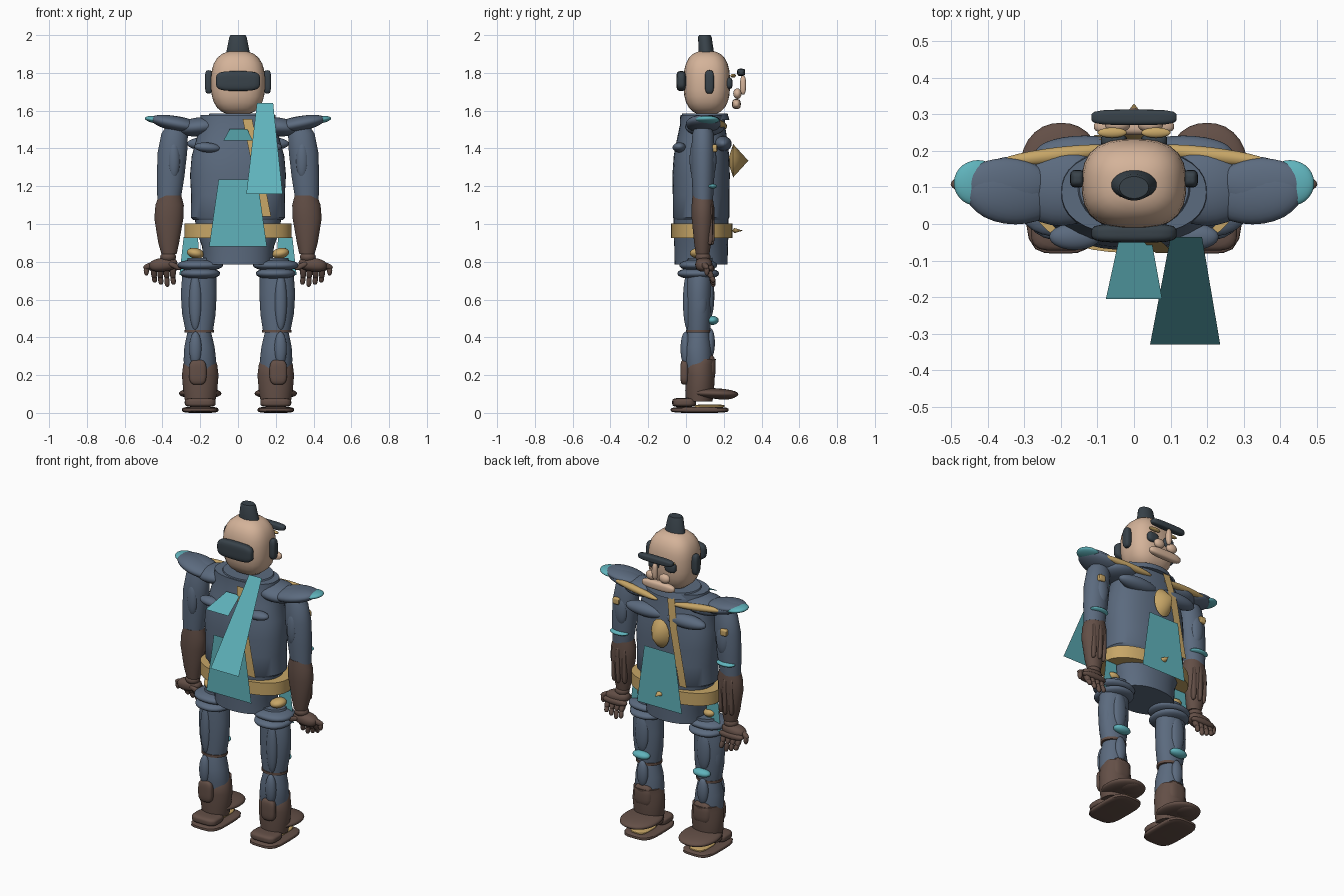
import bpy, bmesh, math
from mathutils import Euler, Vector

cube = bpy.data.objects.get("Cube")
if cube:
    bpy.data.objects.remove(cube, do_unlink=True)


def material(name, rgb):
    m = bpy.data.materials.new(name)
    m.use_nodes = True
    color = (*rgb, 1)
    m.diffuse_color = color
    m.node_tree.nodes["Principled BSDF"].inputs["Base Color"].default_value = color
    return m


SLATE = material("slate blue cloth", (.105, .145, .21))
SKIN = material("skin", (.66, .45, .32))
LEATHER = material("brown leather", (.125, .078, .062))
GOLD = material("gold", (.57, .38, .135))
TEAL = material("teal", (.115, .45, .5))
DARK = material("charcoal", (.04, .055, .068))
made = []


def finish(name, bm, mat):
    bmesh.ops.recalc_face_normals(bm, faces=bm.faces)
    me = bpy.data.meshes.new(name)
    bm.to_mesh(me)
    bm.free()
    me.materials.append(mat)
    ob = bpy.data.objects.new(name, me)
    bpy.context.collection.objects.link(ob)
    made.append(ob)
    return ob


def blob(name, mat, at, size, power=2, rot=(0, 0, 0)):
    """Ellipsoid that turns into a rounded box as power grows."""
    bm = bmesh.new()
    bmesh.ops.create_uvsphere(bm, u_segments=28, v_segments=16, radius=1)
    turn = Euler(rot).to_matrix()
    for v in bm.verts:
        n = sum(abs(c) ** power for c in v.co) ** (1 / power)
        v.co = turn @ Vector(c / n * s for c, s in zip(v.co, size)) + Vector(at)
    return finish(name, bm, mat)


def loft(name, mat, rings, power=2, segs=36):
    """Capped stack of rings, each (z, centre x, centre y, radius x, radius y)."""
    bm = bmesh.new()
    loops = []
    for z, cx, cy, rx, ry in rings:
        loop = []
        for i in range(segs):
            a = math.tau * i / segs
            c, s = math.cos(a), math.sin(a)
            n = (abs(c) ** power + abs(s) ** power) ** (1 / power)
            loop.append(bm.verts.new((cx + rx * c / n, cy + ry * s / n, z)))
        loops.append(loop)
    for a, b in zip(loops, loops[1:]):
        for i in range(segs):
            j = (i + 1) % segs
            bm.faces.new((a[i], a[j], b[j], b[i]))
    bm.faces.new(loops[0])
    bm.faces.new(loops[-1])
    return finish(name, bm, mat)


def panel(name, mat, top, top_half, bottom, bottom_half):
    """Thin cloth trapezoid between two level edges."""
    bm = bmesh.new()
    pts = []
    for (x, y, z), h in ((top, top_half), (bottom, bottom_half)):
        pts.append([bm.verts.new((x - h, y, z)), bm.verts.new((x + h, y, z))])
    bm.faces.new((pts[0][0], pts[1][0], pts[1][1], pts[0][1]))
    return finish(name, bm, mat)


def rod(name, mat, a, b, r):
    """Capsule-like limb segment from a to b."""
    a, b = Vector(a), Vector(b)
    d = b - a
    rot = d.to_track_quat('Z', 'Y').to_euler()
    return blob(name, mat, (a + b) / 2, (r, r, d.length / 2 + r * .6), 2.6, rot)


def spike(name, mat, at, rx, rz, back, front):
    """Pointed stud facing +y."""
    bm = bmesh.new()
    bmesh.ops.create_cone(bm, segments=16, radius1=1, radius2=0, depth=1, cap_ends=False)
    base = [v for v in bm.verts if v.co.z < 0]
    tip = [v for v in bm.verts if v.co.z > 0]
    for v in base:
        v.co = Vector((at[0] + rx * v.co.x, at[1], at[2] + rz * v.co.y))
    for v in tip:
        v.co = Vector((at[0], at[1] + front, at[2]))
    rear = bm.verts.new((at[0], at[1] - back, at[2]))
    for e in [e for e in bm.edges if e.is_boundary]:
        bm.faces.new((*e.verts, rear))
    return finish(name, bm, mat)


# Head with topknot, rear band, ear pads and floating face parts
blob("head", SKIN, (0, .11, 1.747), (.143, .123, .17), 2.7)
loft("topknot", DARK, [(1.88, 0, .11, .068, .042), (1.99, 0, .1, .046, .036), (2, 0, .1, .04, .03)])
blob("rear_band", DARK, (0, -.025, 1.757), (.117, .026, .052), 4)
blob("brow", DARK, (0, .292, 1.803), (.117, .021, .019), 4)
blob("nose", SKIN, (0, .302, 1.735), (.017, .016, .05), 2.6)
blob("mouth", SKIN, (0, .267, 1.635), (.11, .023, .026), 3)
for s in (-1, 1):
    blob("ear_pad", DARK, (s * .155, .124, 1.752), (.02, .024, .062), 3.5)
    blob("eye", DARK, (s * .055, .228, 1.745), (.036, .018, .03), 3)
    blob("eye_trim", GOLD, (s * .06, .25, 1.785), (.04, .014, .01))
    blob("cheek", SKIN, (s * .045, .272, 1.69), (.035, .022, .028))

# Torso, hip skirt and belt
loft("torso", SLATE, [
    (1.02, 0, .08, .235, .14), (1.035, 0, .08, .25, .15), (1.15, 0, .08, .248, .15),
    (1.26, 0, .08, .254, .152), (1.36, 0, .082, .245, .147), (1.45, 0, .085, .22, .133),
    (1.52, 0, .087, .203, .12), (1.578, 0, .087, .198, .117)], 2.3)
loft("hip_skirt", SLATE, [
    (.785, 0, .08, .183, .14), (.88, 0, .08, .19, .142), (.95, 0, .08, .215, .145),
    (1.03, 0, .08, .23, .145)], 2.2)
loft("belt", GOLD, [(.925, 0, .083, .284, .162), (1.002, 0, .083, .284, .162)], 2.3, 48)
loft("collar", SLATE, [(1.55, 0, .1, .17, .13), (1.585, 0, .1, .15, .12)])
for s in (-1, 1):
    blob("shoulder_blade", SLATE, (s * .162, -.035, 1.405), (.07, .036, .026), 2, (0, s * -.08, 0))
    blob("chest_plate", SLATE, (s * .135, .195, 1.425), (.135, .047, .04))
    blob("collar_trim", GOLD, (s * .21, .188, 1.525), (.165, .022, .02), 2, (0, s * -.08, s * -.12))
    blob("hip_pouch", GOLD, (s * .225, .07, .845), (.046, .05, .028), 2, (0, s * -.2, 0))
    panel("side_cloth", TEAL, (s * .25, .1, .93), .038, (s * .255, .1, .73), .055)

# Cloth panels and diagonal sashes
panel("rear_cloth", TEAL, (0, -.088, 1.235), .103, (0, -.088, .88), .153)
panel("front_cloth", TEAL, (0, .258, 1.235), .103, (0, .258, .88), .153)
panel("long_streamer", TEAL, (.143, -.035, 1.64), .043, (.14, -.33, 1.16), .096)
panel("short_streamer", TEAL, (.003, -.05, 1.503), .046, (0, -.205, 1.443), .077)


def sash(name, y_top, y_mid, side):
    bm = bmesh.new()
    rows = []
    for x, y, z in ((.05, y_top, 1.555), (.085, y_mid, 1.38), (.15, y_mid, 1.04)):
        rows.append([bm.verts.new((side * x + h, y, z)) for h in (-.025, .025)])
    for a, b in zip(rows, rows[1:]):
        bm.faces.new((a[0], b[0], b[1], a[1]))
    return finish(name, bm, GOLD)


sash("rear_sash", -.048, -.08, 1)
sash("front_sash", .218, .243, -1)
spike("chest_gem", GOLD, (0, .25, 1.335), .062, .088, .03, .08)
spike("buckle_stud", GOLD, (0, .255, .965), .02, .014, .01, .047)

for s in (-1, 1):
    # Layered shoulder guards with bright tips
    blob("shoulder_yoke", SLATE, (s * .2, .1, 1.515), (.13, .105, .05), 2, (0, s * .1, 0))
    blob("shoulder_guard", SLATE, (s * .325, .092, 1.53), (.14, .093, .04), 2, (0, s * -.2, 0))
    blob("shoulder_rim", SLATE, (s * .35, .11, 1.548), (.12, .07, .026), 2, (0, s * -.1, 0))
    blob("shoulder_tip", TEAL, (s * .427, .112, 1.551), (.067, .063, .02), 2, (0, s * -.14, 0))

    # Arms
    loft("upper_arm", SLATE, [
        (1.13, s * .365, .09, .062, .053), (1.25, s * .357, .09, .073, .06),
        (1.38, s * .347, .09, .078, .063), (1.48, s * .335, .09, .07, .056),
        (1.53, s * .325, .09, .045, .04)])
    blob("arm_pad", SLATE, (s * .34, .045, 1.34), (.033, .026, .1))
    blob("arm_pad_front", SLATE, (s * .345, .135, 1.34), (.04, .026, .09))
    blob("arm_clasp", GOLD, (s * .365, .152, 1.4), (.022, .014, .02), 5)
    blob("elbow_band", TEAL, (s * .362, .13, 1.2), (.06, .034, .015))
    loft("forearm", LEATHER, [
        (.84, s * .365, .088, .04, .036), (.9, s * .367, .088, .055, .045),
        (1.03, s * .366, .088, .077, .058), (1.1, s * .362, .088, .075, .058),
        (1.15, s * .36, .088, .06, .054)])
    for k in (-1, 0, 1):
        blob("bracer_slat", LEATHER, (s * .364 + k * .036, .136 - abs(k) * .01, 1.0),
             (.012, .016, .11), 4)

    # Hands
    blob("wrist", LEATHER, (s * .37, .09, .825), (.042, .04, .03))
    blob("palm", LEATHER, (s * .395, .095, .785), (.075, .045, .036), 2.4, (0, s * .12, 0))
    blob("knuckles", LEATHER, (s * .395, .125, .765), (.08, .025, .02), 2.4)
    for i in range(4):
        x = s * (.345 + i * .033)
        low = .675 + .012 * abs(i - 1)
        rod("finger", LEATHER, (x, .11, .77), (x, .135, .72), .016)
        rod("fingertip", LEATHER, (x, .135, .72), (x - s * .004, .145, low), .013)
    rod("thumb", LEATHER, (s * .44, .09, .79), (s * .492, .11, .77), .015)
    rod("inner_thumb", LEATHER, (s * .36, .06, .79), (s * .308, .07, .765), .014)
    blob("thumb_tip", LEATHER, (s * .485, .11, .755), (.014, .014, .028))

    # Legs
    for z, w, d in ((.782, .12, .1), (.738, .105, .11)):
        blob("hip_pad", SLATE, (s * .2, .065, z), (w, d, .03), 2.3)
    loft("thigh", SLATE, [
        (.43, s * .205, .065, .072, .062), (.52, s * .207, .067, .088, .068),
        (.63, s * .208, .068, .095, .07), (.73, s * .205, .07, .09, .07),
        (.82, s * .19, .075, .075, .065)])
    blob("thigh_pad", SLATE, (s * .225, .012, .59), (.034, .028, .155))
    blob("thigh_side_pad", SLATE, (s * .265, .07, .6), (.035, .045, .14))
    blob("thigh_front_pad", SLATE, (s * .21, .125, .62), (.045, .025, .12))
    loft("knee_band", LEATHER, [(.425, s * .205, .065, .077, .066), (.44, s * .205, .065, .077, .066)])
    blob("knee_cap", TEAL, (s * .205, .14, .49), (.056, .033, .024))
    loft("calf", SLATE, [
        (.2, s * .2, .07, .08, .07), (.28, s * .202, .064, .086, .075),
        (.35, s * .204, .062, .08, .074), (.43, s * .205, .065, .062, .06)])
    blob("calf_pad", SLATE, (s * .225, -.002, .34), (.033, .027, .09))
    blob("shin_pad", SLATE, (s * .205, .128, .37), (.035, .025, .08))

    # Boots and layered sandals
    loft("boot", LEATHER, [
        (.06, s * .2, .07, .08, .07), (.12, s * .2, .072, .09, .076),
        (.2, s * .2, .075, .097, .078), (.255, s * .2, .075, .09, .079),
        (.285, s * .2, .09, .08, .068)])
    blob("heel_guard", LEATHER, (s * .213, -.008, .215), (.046, .022, .066), 3.5)
    blob("shin_guard", LEATHER, (s * .2, .115, .24), (.06, .042, .07), 3)
    blob("toe_cap", LEATHER, (s * .2, .145, .103), (.112, .132, .028), 2.2, (-.04, 0, 0))
    blob("toe_tip", LEATHER, (s * .2, .2, .095), (.07, .07, .025))
    blob("heel_block", LEATHER, (s * .2, -.01, .055), (.082, .063, .024), 4)
    blob("sole", LEATHER, (s * .2, .072, .016), (.096, .153, .016), 4)
    blob("foot_strap", GOLD, (s * .2, .125, .036), (.05, .08, .008), 4)

# Smooth shading with crisp rims
bpy.ops.object.select_all(action='DESELECT')
for ob in made:
    ob.select_set(True)
bpy.context.view_layer.objects.active = made[0]
bpy.ops.object.shade_smooth_by_angle(angle=math.radians(40))
